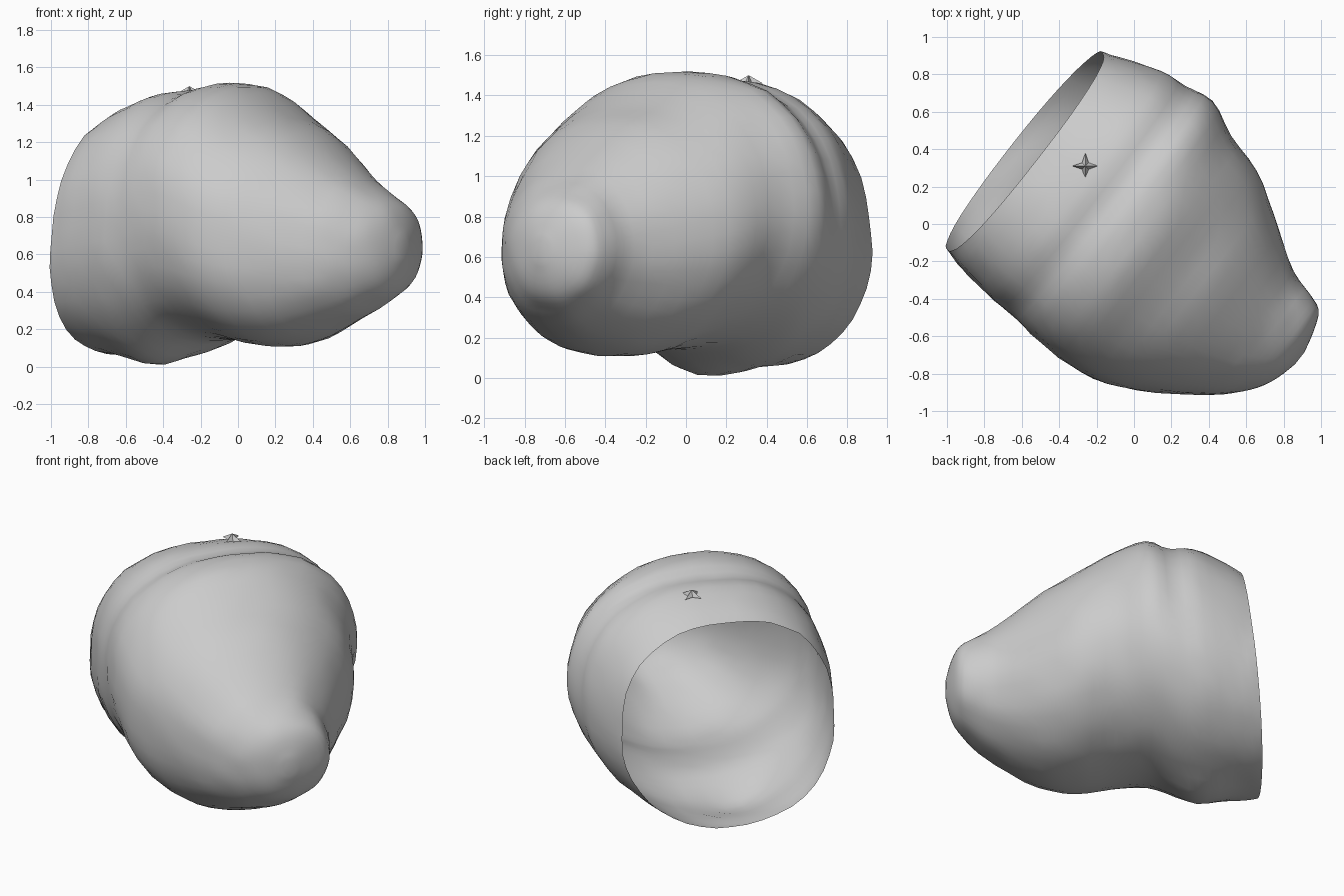
import bpy, bmesh, math
from mathutils import Vector, noise

if "Cube" in bpy.data.objects:
    bpy.data.objects.remove(bpy.data.objects["Cube"], do_unlink=True)

# Plain grey material
grey = bpy.data.materials.new("plain_grey")
grey.use_nodes = True
grey.diffuse_color = (0.6, 0.6, 0.6, 1)
bsdf = grey.node_tree.nodes["Principled BSDF"]
bsdf.inputs["Base Color"].default_value = grey.diffuse_color
bsdf.inputs["Roughness"].default_value = 0.8

# Long axis of the shell and its sideways direction
AXIS = Vector((0.788, -0.616, 0))
SIDE = Vector((0.616, 0.788, 0))
SEGMENTS, STEPS = 44, 3

# Cross-sections: distance along axis, side min, side max, bottom, top
SECTIONS = [
    (-0.70, -0.725, 0.62, 0.07, 1.36),
    (-0.60, -0.75, 0.66, 0.06, 1.41),
    (-0.40, -0.78, 0.735, 0.06, 1.475),
    (-0.24, -0.785, 0.75, 0.08, 1.485),
    (-0.08, -0.80, 0.775, 0.14, 1.515),
    (0.12, -0.81, 0.69, 0.14, 1.495),
    (0.34, -0.79, 0.63, 0.11, 1.37),
    (0.56, -0.69, 0.50, 0.125, 1.255),
    (0.83, -0.51, 0.325, 0.24, 1.05),
    (0.97, -0.39, 0.285, 0.32, 0.95),
    (1.06, -0.28, 0.25, 0.39, 0.88),
    (1.11, -0.18, 0.14, 0.47, 0.80),
    (1.14, -0.06, 0.02, 0.58, 0.69),
]


def smooth_sections(rows, steps):
    """Catmull-Rom interpolation of the cross-sections."""
    out = []
    last = len(rows) - 1
    for i in range(last):
        quad = [rows[max(i - 1, 0)], rows[i], rows[i + 1], rows[min(i + 2, last)]]
        for k in range(steps):
            u = k / steps
            out.append([
                0.5 * (2 * b + (c - a) * u + (2 * a - 5 * b + 4 * c - d) * u * u
                       + (3 * b - a - 3 * c + d) * u ** 3)
                for a, b, c, d in zip(*quad)])
    out.append(rows[last])
    return out


def squareness(c, n, s):
    """Superellipse exponent for each quadrant, fuller towards the rim."""
    rimward = max(0, min(1, (0.1 - s) / 0.4))
    if n < 0:
        return 2.4 if c < 0 else 1.9 + 0.15 * rimward
    return 2.15 + 0.25 * rimward


def shell_point(row, angle):
    s, left, right, low, high = row
    c, n = math.cos(angle), math.sin(angle)
    e = squareness(c, n, s)
    full = (abs(c) ** e + abs(n) ** e) ** (-1 / e)
    # Shallow groove over the top, behind the rim bulge
    full *= 1 - 0.022 * max(0, n) * math.exp(-((s + 0.22) / 0.08) ** 2)
    t = (left + right) / 2 + (right - left) / 2 * c * full
    z = (low + high) / 2 + (high - low) / 2 * n * full
    # Local bump under the rim
    if n < 0:
        z -= 0.065 * math.exp(-((s + 0.36) / 0.14) ** 2 - ((t + 0.23) / 0.25) ** 2)
    # The open rim leans back at the top
    lean = 0.12 * (z - 0.7) * max(0, min(1, (0.2 - s) / 0.9))
    p = AXIS * (s + lean) + SIDE * t + Vector((0, 0, z))
    # Gentle lumps, fading towards the narrow end
    out = SIDE * c + Vector((0, 0, n))
    fade = min(1, (high - low) / 0.8)
    return p + out * fade * 0.009 * noise.noise(p * 8)


def add_mesh(name, bm, smooth):
    mesh = bpy.data.meshes.new(name)
    bmesh.ops.recalc_face_normals(bm, faces=bm.faces)
    for f in bm.faces:
        f.smooth = smooth
    bm.to_mesh(mesh)
    bm.free()
    mesh.materials.append(grey)
    obj = bpy.data.objects.new(name, mesh)
    bpy.context.collection.objects.link(obj)


# Open lumpy shell, closed at the narrow end
bm = bmesh.new()
rings = [[bm.verts.new(shell_point(row, 2 * math.pi * i / SEGMENTS))
          for i in range(SEGMENTS)] for row in smooth_sections(SECTIONS, STEPS)]
for a, b in zip(rings, rings[1:]):
    for i in range(SEGMENTS):
        j = (i + 1) % SEGMENTS
        bm.faces.new((a[i], a[j], b[j], b[i]))
bm.faces.new(rings[-1])
add_mesh("lumpy_shell", bm, True)

# Small pointed nub on top of the rim bulge
bm = bmesh.new()
corners = []
for i in range(8):
    r = 0.07 if i % 2 == 0 else 0.025
    a = i * math.pi / 4
    corners.append(bm.verts.new((-0.26 + r * math.cos(a), 0.31 + r * math.sin(a), 1.46)))
peak = bm.verts.new((-0.26, 0.31, 1.5))
for i in range(8):
    bm.faces.new((corners[i], corners[(i + 1) % 8], peak))
add_mesh("top_nub", bm, False)
